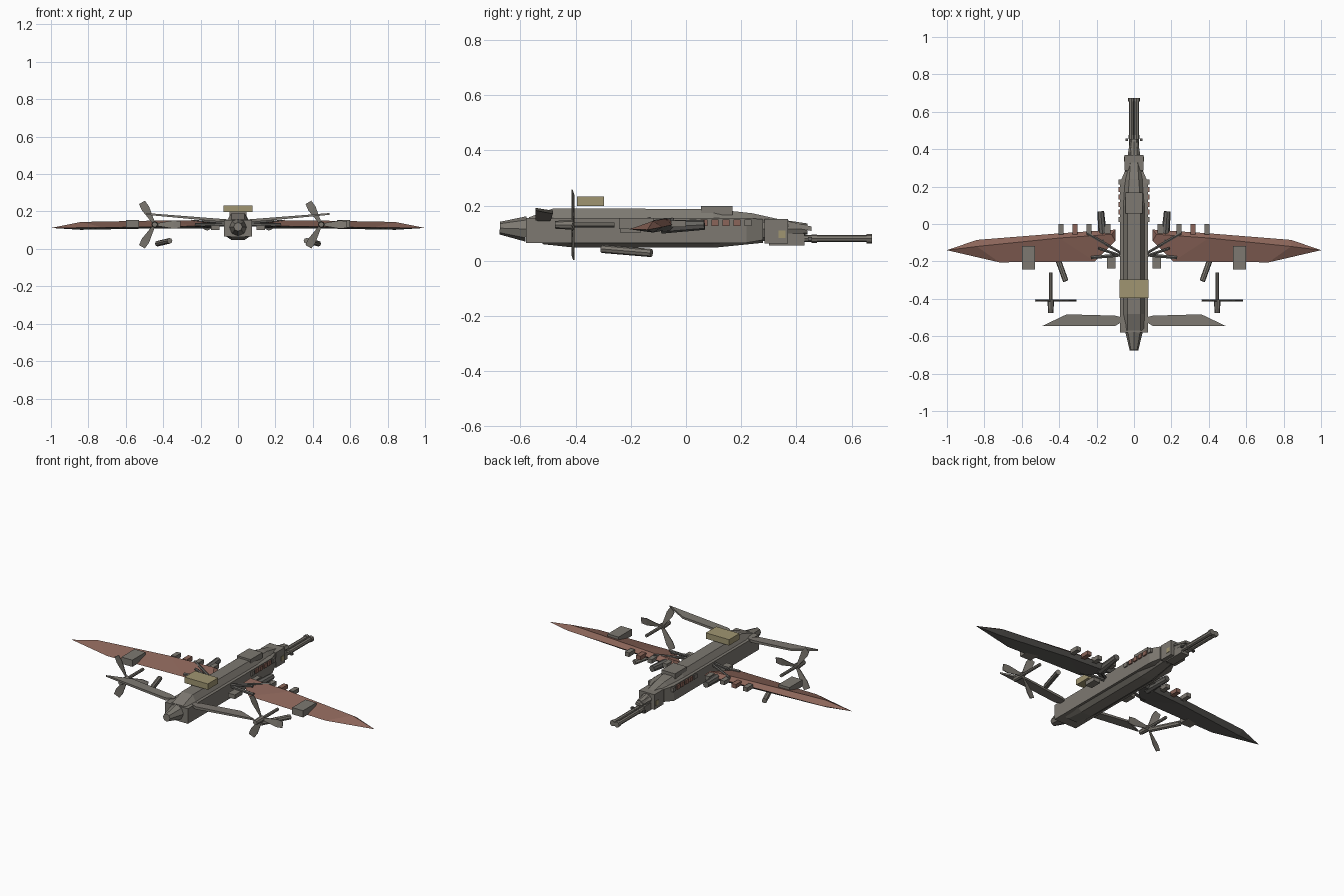
import bpy, bmesh, math
from mathutils import Vector

if "Cube" in bpy.data.objects:
    bpy.data.objects.remove(bpy.data.objects["Cube"])


def material(name, rgb):
    m = bpy.data.materials.new(name)
    m.diffuse_color = (*rgb, 1)
    m.use_nodes = True
    m.node_tree.nodes["Principled BSDF"].inputs["Base Color"].default_value = m.diffuse_color
    return m


GREY = material("warm grey metal", (0.205, 0.19, 0.165))
DARK = material("dark grey metal", (0.13, 0.125, 0.115))
RED = material("faded red", (0.26, 0.13, 0.10))
TAN = material("dull tan", (0.35, 0.30, 0.165))


def finish(name, bm, *mats):
    bmesh.ops.recalc_face_normals(bm, faces=bm.faces)
    me = bpy.data.meshes.new(name)
    bm.to_mesh(me)
    bm.free()
    for m in mats:
        me.materials.append(m)
    ob = bpy.data.objects.new(name, me)
    bpy.context.collection.objects.link(ob)
    return ob


def mirrored(ob):
    md = ob.modifiers.new("mirror", 'MIRROR')
    md.use_mirror_merge = False
    return ob


def box(name, x, y, z, mat):
    bm = bmesh.new()
    bmesh.ops.create_cube(bm, size=1)
    for v in bm.verts:
        v.co = [(a[0] + a[1]) / 2 + c * (a[1] - a[0]) for a, c in zip((x, y, z), v.co)]
    return finish(name, bm, mat)


def rod(name, a, b, r1, r2=None, mat=GREY, sides=8):
    a, b = Vector(a), Vector(b)
    bm = bmesh.new()
    bmesh.ops.create_cone(bm, cap_ends=True, segments=sides, radius1=r1,
                          radius2=r1 if r2 is None else r2, depth=(b - a).length)
    rot = (b - a).to_track_quat('Z', 'Y')
    for v in bm.verts:
        v.co = rot @ v.co + (a + b) / 2
    return finish(name, bm, mat)


def loft(name, stations, mat):
    """Each station: y, bottom half width, bottom z, top half width, top z."""
    bm = bmesh.new()
    rings = [[bm.verts.new(p) for p in ((-b, y, zb), (b, y, zb), (t, y, zt), (-t, y, zt))]
             for y, b, zb, t, zt in stations]
    for r, s in zip(rings, rings[1:]):
        for i in range(4):
            j = (i + 1) % 4
            bm.faces.new((r[i], r[j], s[j], s[i]))
    bm.faces.new(rings[0])
    bm.faces.new(rings[-1])
    return finish(name, bm, mat)


# Fuselage: box core, sloped spine, keel, nose and tail cone
loft("fuselage_core", [(-0.58, .075, .065, .075, .155), (0.22, .075, .065, .075, .155),
                       (0.28, .05, .075, .05, .15)], GREY)
loft("fuselage_spine", [(-0.57, .055, .15, .035, .157), (-0.48, .06, .15, .036, .19),
                        (0.10, .06, .15, .036, .187), (0.24, .054, .145, .025, .172),
                        (0.455, .02, .108, .012, .124)], GREY)
loft("fuselage_keel", [(-0.52, .03, .06, .06, .068), (-0.4, .035, .047, .065, .068),
                       (0.1, .035, .047, .065, .068), (0.28, .025, .065, .045, .08)], GREY)
rod("tail_cone", (0, -0.58, .115), (0, -0.675, .118), .046, .023)
rod("nose_cone", (0, 0.27, .115), (0, 0.44, .115), .045, .02)

# Nose housing, gun cradle and side windows
box("nose_housing", (-.05, .05), (.285, .37), (.062, .152), GREY)
box("gun_cradle", (-.027, .027), (.30, .43), (.055, .098), GREY)
mirrored(box("nose_window", (.048, .053), (.335, .36), (.083, .11), TAN))

# Twin nose gun
mirrored(rod("gun_barrel", (.014, .42, .08), (.014, .67, .08), .013))
mirrored(rod("gun_muzzle", (.014, .655, .08), (.014, .675, .08), .017))
mirrored(rod("gun_collar", (.014, .455, .08), (.014, .475, .08), .015))
mirrored(box("gun_sight_stud", (.033, .046), (.443, .457), (.074, .086), DARK))

# Top boxes
box("dorsal_hatch", (-.045, .045), (.055, .168), (.165, .198), GREY)
box("rear_cargo_box", (-.077, .077), (-.395, -.297), (.198, .233), TAN)

# Small side lugs along the forward fuselage
for i in range(6):
    y = .025 + i * .04
    mirrored(box("side_lug", (.06, .083), (y - .013, y + .013), (.125, .15),
                 RED if i % 5 else GREY))

# Wings: red above, grey below
outline = [(.10, -.03, .130), (.40, -.05, .130), (.84, -.085, .122), (1, -.14, .112),
           (.72, -.205, .114), (.21, -.20, .122), (.10, -.09, .130)]
ridge = [(.12, -.055, .150), (.40, -.075, .152), (.84, -.12, .144)]
faces = [(0, 1, 8, 7), (1, 2, 9, 8), (2, 3, 9), (3, 4, 9), (4, 5, 8, 9), (5, 6, 7, 8), (6, 0, 7)]
bm = bmesh.new()
edge = [bm.verts.new(p) for p in outline]
for sign, mat_index in ((1, 0), (-1, 1)):
    crest = [bm.verts.new((x, y, z if sign > 0 else z - .042)) for x, y, z in ridge]
    vs = edge + crest
    for f in faces:
        bm.faces.new([vs[i] for i in f]).material_index = mat_index
mirrored(finish("wing", bm, RED, DARK))

# Wing fittings: pods, leading edge studs, guns, root boxes and braces
mirrored(box("wing_pod", (.528, .60), (-.243, -.118), (.115, .155), GREY))
for x, m in ((.14, GREY), (.24, GREY), (.315, RED), (.39, GREY)):
    mirrored(box("wing_stud", (x - .014, x + .014), (-.055, 0), (.122, .146), m))
mirrored(rod("wing_gun", (.165, -.09, .122), (.178, .067, .130), .024, .018, DARK))
mirrored(box("wing_root_box", (.10, .145), (-.237, -.165), (.10, .125), GREY))
mirrored(rod("front_brace", (.07, -.155, .135), (.25, -.05, .148), .008, mat=DARK, sides=6))
mirrored(rod("rear_brace", (.07, -.165, .13), (.23, -.18, .128), .01, mat=DARK, sides=6))
mirrored(rod("side_brace", (.07, -.17, .14), (.19, -.13, .15), .008, mat=DARK, sides=6))

# Slanted tubes below the wings
mirrored(rod("underwing_tube", (.365, -.305, .043), (.43, -.125, .028), .015))

# Raised tailplane, thin and tapered
bm = bmesh.new()
plan = [(.06, -.50), (.10, -.49), (.36, -.483), (.49, -.545), (.10, -.545), (.06, -.52)]
lower = [bm.verts.new((x, y, .142 + (x - .06) * .093)) for x, y in plan]
upper = [bm.verts.new((x, y, .158 + (x - .06) * .078)) for x, y in plan]
bm.faces.new(lower)
bm.faces.new(upper)
for i in range(6):
    j = (i + 1) % 6
    bm.faces.new((lower[i], lower[j], upper[j], upper[i]))
mirrored(finish("tailplane", bm, GREY))

# Propellers: shaft, hub and three twisted flaring blades each
for x in (-.445, .445):
    rod("propeller_shaft", (x, -.26, .13), (x, -.42, .13), .009)
    rod("propeller_hub", (x, -.475, .13), (x, -.405, .13), .014, .018)
    for k in range(3):
        a = k * math.tau / 3
        u = Vector((math.cos(a), 0, math.sin(a)))
        w = Vector((-math.sin(a), 0, math.cos(a)))
        c = Vector((x, -.41, .13))
        bm = bmesh.new()
        rings = []
        for r, half in ((.005, .006), (.10, .022), (.137, .018)):
            rings.append([bm.verts.new(c + u * r + w * half * s + Vector((0, .003 * s + t, 0)))
                          for s, t in ((-1, -.002), (1, -.002), (1, .002), (-1, .002))])
        for p, q in zip(rings, rings[1:]):
            for i in range(4):
                j = (i + 1) % 4
                bm.faces.new((p[i], p[j], q[j], q[i]))
        bm.faces.new(rings[0])
        bm.faces.new(rings[-1])
        finish("propeller_blade", bm, GREY)
